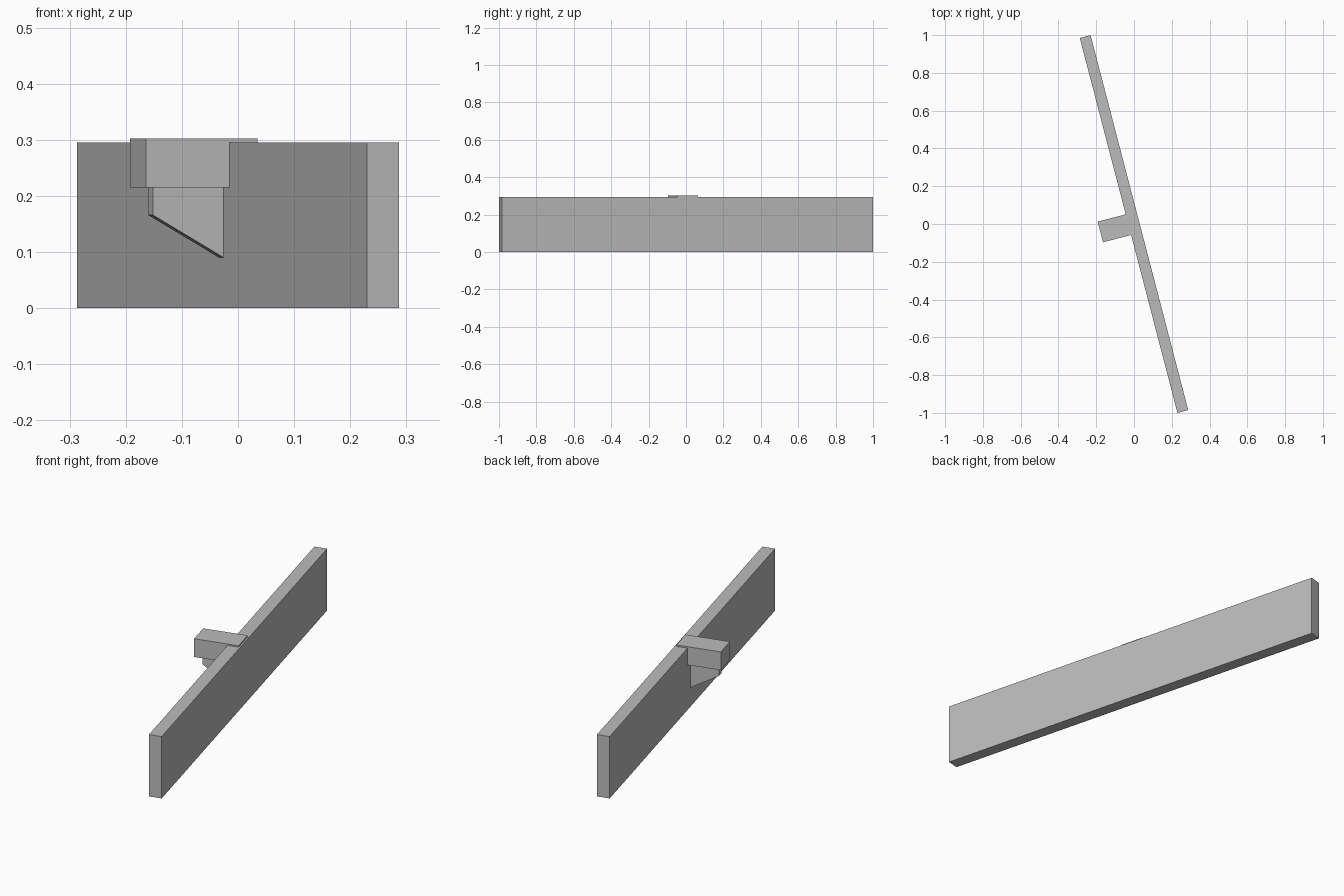
import bpy
import bmesh
from math import radians
from mathutils import Matrix

cube = bpy.data.objects.get("Cube")
if cube:
    bpy.data.objects.remove(cube, do_unlink=True)

# One plain grey for everything
grey = bpy.data.materials.new("plain_grey")
grey.use_nodes = True
colour = (0.5, 0.5, 0.5, 1)
grey.diffuse_color = colour
grey.node_tree.nodes["Principled BSDF"].inputs["Base Color"].default_value = colour

TURN = Matrix.Rotation(radians(14.6), 4, "Z")


def extruded(name, profile, start, end):
    """Extrude an (across, height) profile along the board, then turn it."""
    bm = bmesh.new()
    face = bm.faces.new([bm.verts.new((u, start, z)) for u, z in profile])
    out = bmesh.ops.extrude_face_region(bm, geom=[face])
    moved = [v for v in out["geom"] if isinstance(v, bmesh.types.BMVert)]
    bmesh.ops.translate(bm, verts=moved, vec=(0, end - start, 0))
    bmesh.ops.recalc_face_normals(bm, faces=bm.faces)
    bm.transform(TURN)
    mesh = bpy.data.meshes.new(name)
    bm.to_mesh(mesh)
    bm.free()
    mesh.materials.append(grey)
    obj = bpy.data.objects.new(name, mesh)
    bpy.context.collection.objects.link(obj)
    return obj


def rectangle(u0, u1, z0, z1):
    return [(u0, z0), (u1, z0), (u1, z1), (u0, z1)]


HALF = 0.0295    # half the board thickness
MID = 0.004      # bracket centre along the board

# Long upright board
extruded("board", rectangle(-HALF, HALF, 0, 0.295), -1.0256, 1.0256)

# Block let into the board's top edge, standing slightly proud
extruded("bracket_block", rectangle(-0.183, 0.0223, 0.215, 0.302),
         MID - 0.0565, MID + 0.0565)

# Thin sloping brace under the block
brace = [(-0.16, 0.215), (-0.16, 0.166), (-HALF, 0.09), (-HALF, 0.215)]
extruded("bracket_brace", brace, MID - 0.0165, MID + 0.0165)
